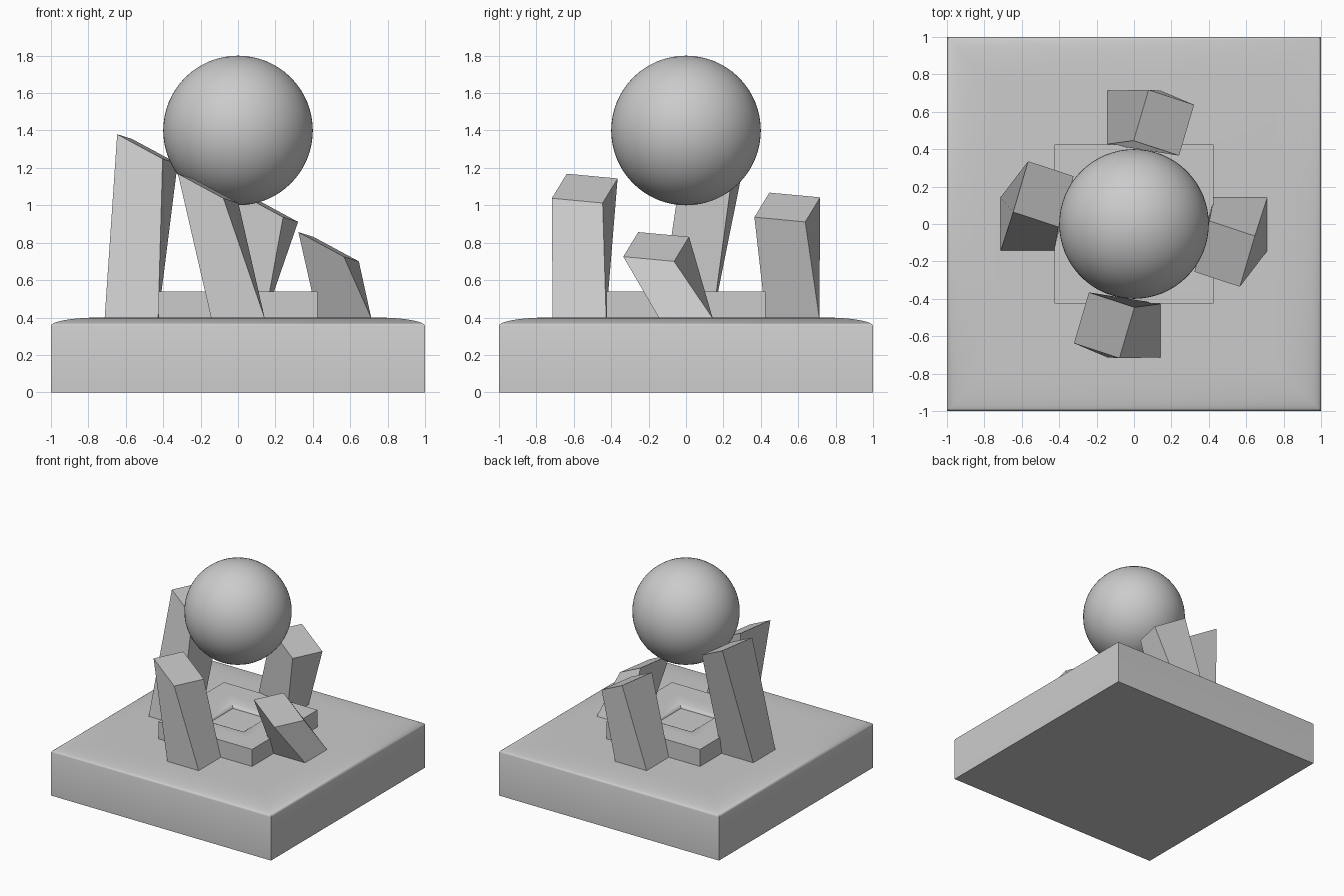
import bpy, bmesh, math

if "Cube" in bpy.data.objects:
    bpy.data.objects.remove(bpy.data.objects["Cube"])


def make_object(name, bm, smooth=False):
    bmesh.ops.recalc_face_normals(bm, faces=bm.faces)
    mesh = bpy.data.meshes.new(name)
    bm.to_mesh(mesh)
    bm.free()
    ob = bpy.data.objects.new(name, mesh)
    bpy.context.collection.objects.link(ob)
    if smooth:
        bpy.ops.object.select_all(action='DESELECT')
        ob.select_set(True)
        bpy.context.view_layer.objects.active = ob
        bpy.ops.object.shade_smooth_by_angle(angle=math.radians(35))
    return ob


def loft(name, rings, smooth=False):
    """Skin a stack of four-cornered rings and cap both ends."""
    bm = bmesh.new()
    loops = [[bm.verts.new(p) for p in ring] for ring in rings]
    for a, b in zip(loops, loops[1:]):
        for i in range(4):
            j = (i + 1) % 4
            bm.faces.new((a[i], a[j], b[j], b[i]))
    bm.faces.new(loops[0][::-1])
    bm.faces.new(loops[-1])
    return make_object(name, bm, smooth)


def square(h, z):
    return [(-h, -h, z), (h, -h, z), (h, h, z), (-h, h, z)]


def rounded(h0, h1, z0, z1, steps=10):
    """Quarter-ellipse shoulder from (h0, z0) up to (h1, z1)."""
    return [square(h1 + (h0 - h1) * math.cos(t), z0 + (z1 - z0) * math.sin(t))
            for t in (math.pi / 2 * i / steps for i in range(steps + 1))]


# Plinth with softly rounded top edges
loft("base_plinth", [square(1, 0)] + rounded(1, 0.74, 0.355, 0.4), True)

# Square tray with a shallow rounded recess
recess = rounded(0.155, 0.28, 0.5, 0.54)[::-1]
loft("centre_tray", [square(0.425, 0.39), square(0.425, 0.54)] + recess, True)


# Four leaning pillars, all cut by one tilted, twisted top plane
def pillar_top(x, y):
    tx, ty = 0.85 * x + 0.28 * y, -0.28 * x + 0.95 * y
    return tx, ty, 1.04 - 0.52 * tx + 0.06 * ty


for name, cx, cy in (("front_pillar", 0, -0.57), ("right_pillar", 0.57, 0),
                     ("back_pillar", 0, 0.57), ("left_pillar", -0.57, 0)):
    corners = [(cx + x * 0.143, cy + y * 0.143)
               for x, y in ((-1, -1), (1, -1), (1, 1), (-1, 1))]
    loft(name, [[(x, y, 0.395) for x, y in corners],
                [pillar_top(x, y) for x, y in corners]])

# Smooth ball resting above the pillars
bpy.ops.mesh.primitive_uv_sphere_add(segments=64, ring_count=32, radius=0.4,
                                     location=(0, 0, 1.4))
bpy.context.object.name = "ball"
bpy.ops.object.shade_smooth()
